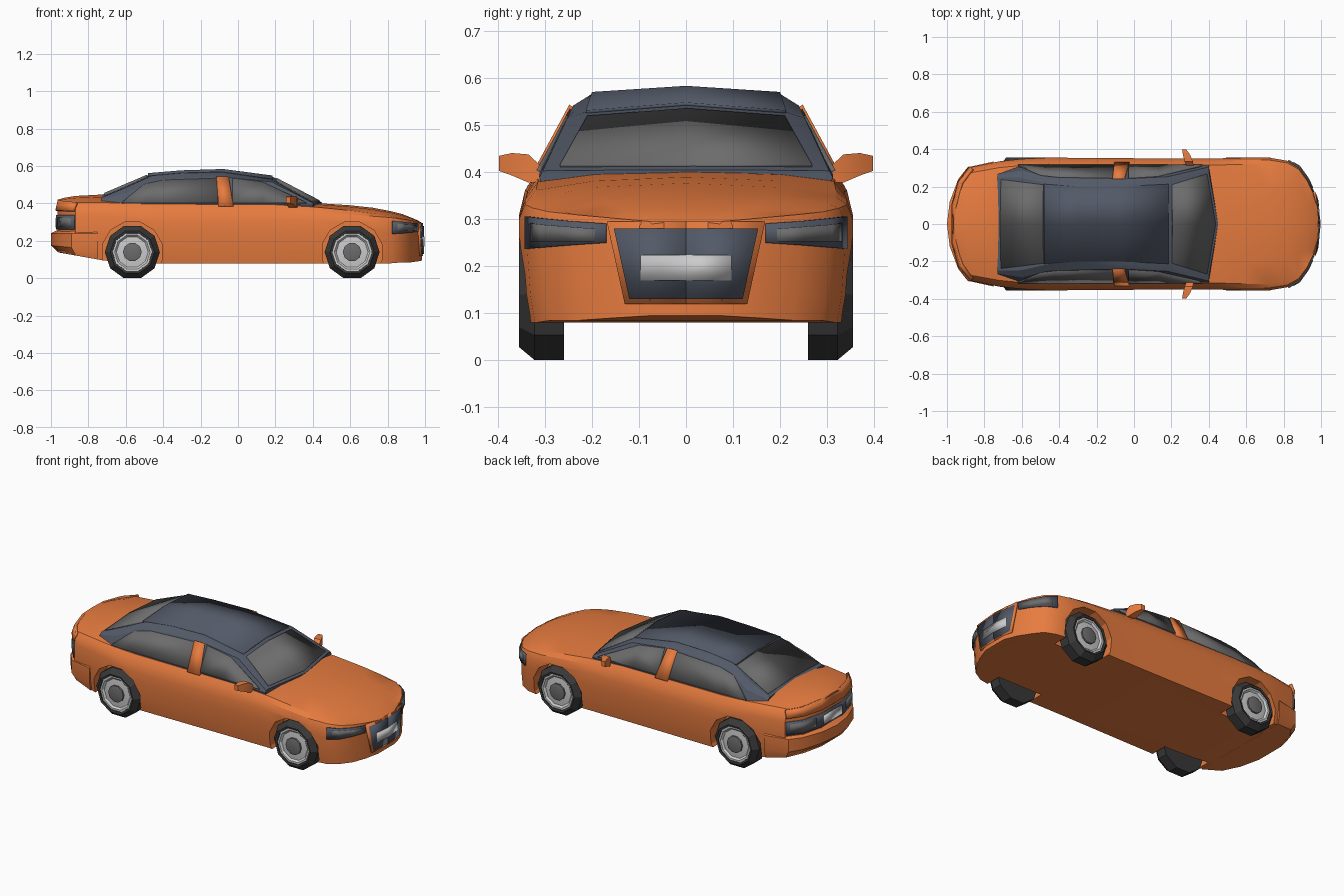
import bpy, bmesh, math

if "Cube" in bpy.data.objects:
    bpy.data.objects.remove(bpy.data.objects["Cube"])


def material(name, rgb):
    m = bpy.data.materials.new(name)
    m.diffuse_color = (*rgb, 1)
    m.use_nodes = True
    m.node_tree.nodes["Principled BSDF"].inputs["Base Color"].default_value = m.diffuse_color
    return m


PAINT = material("orange_paint", (0.8, 0.2, 0.05))
SLATE = material("slate_trim", (0.085, 0.1, 0.135))
GLASS = material("grey_glass", (0.15, 0.15, 0.15))
RUBBER = material("dark_rubber", (0.04, 0.04, 0.04))


def make(name, verts, faces, mat=None, mirror=False, thick=0):
    me = bpy.data.meshes.new(name)
    me.from_pydata(verts, [], faces)
    bm = bmesh.new()
    bm.from_mesh(me)
    bmesh.ops.recalc_face_normals(bm, faces=bm.faces)
    bm.to_mesh(me)
    bm.free()
    ob = bpy.data.objects.new(name, me)
    bpy.context.collection.objects.link(ob)
    if mat:
        me.materials.append(mat)
    if thick:
        s = ob.modifiers.new("thickness", 'SOLIDIFY')
        s.thickness, s.offset = thick, 0
    if mirror:
        ob.modifiers.new("mirror", 'MIRROR').use_axis = (False, True, False)
    return ob


def loft(name, rings, mat=None, mirror=False):
    """Skin closed rings of equal length and cap both ends."""
    n, k = len(rings[0]), len(rings)
    faces = [(i * n + j, i * n + (j + 1) % n, (i + 1) * n + (j + 1) % n, (i + 1) * n + j)
             for i in range(k - 1) for j in range(n)]
    faces += [tuple(range(n)), tuple(range((k - 1) * n, k * n))]
    return make(name, [p for r in rings for p in r], faces, mat, mirror)


def sym(half):
    """Close a half ring across the centre plane."""
    return half + [(x, -y, z) for x, y, z in reversed(half) if y > 1e-6]


def panel(name, low, high, mat=None, thick=0.01):
    """Thin mirrored strip between a lower and an upper rail."""
    n = len(low)
    faces = [(i, i + 1, n + i + 1, n + i) for i in range(n - 1)]
    return make(name, low + high, faces, mat, True, thick)


def lathe(name, profile, cx, cz, sides, mat=None):
    """Revolve (radius, y) points about an axle along y."""
    rings = [[(cx + r * math.cos(a), y, cz + r * math.sin(a))
              for a in [2 * math.pi * (i + 0.5) / sides - math.pi / 2 for i in range(sides)]]
             for r, y in profile]
    return loft(name, rings, mat, True)


# Body shell: x, half width, bottom, shoulder, deck edge, deck centre
stations = [
    (-.965, .10, .14, .34, .405, .42), (-.93, .225, .135, .34, .405, .43),
    (-.87, .305, .125, .34, .405, .44), (-.72, .335, .095, .34, .405, .448),
    (-.60, .348, .085, .33, .40, .42), (-.46, .355, .08, .31, .397, .40),
    (.2, .35, .08, .31, .393, .40), (.42, .35, .08, .31, .38, .402),
    (.60, .355, .08, .305, .362, .39), (.72, .355, .08, .30, .347, .377),
    (.82, .338, .08, .30, .332, .358), (.88, .303, .085, .298, .318, .343),
    (.925, .24, .085, .295, .308, .325), (.96, .165, .09, .29, .30, .31),
    (.985, .08, .095, .285, .29, .295)]
body = loft("body_shell", [sym([
    (x, 0, b), (x, .95 * w, b), (x, .98 * w, b + .06), (x, w, .24), (x, w, s),
    (x, .965 * w, (s + e) / 2 + .008), (x, .9 * w, e),
    (x, .55 * w, e + .7 * (c - e)), (x, 0, c)]) for x, w, b, s, e, c in stations], PAINT)

# Wheel arches cut from the body, and the wheels
for label, cx in (("rear", -.565), ("front", .61)):
    arch = lathe(label + "_arch_cutter", [(.165, .235), (.165, .45)], cx, .14, 12)
    arch.hide_render = True
    arch.display_type = 'WIRE'
    cut = body.modifiers.new(label + "_arch", 'BOOLEAN')
    cut.object, cut.operation, cut.solver = arch, 'DIFFERENCE', 'EXACT'
    lathe(label + "_tyres", [(.147, .26), (.147, .322), (.118, .355), (.106, .352), (.104, .32)],
          cx, .14, 10, RUBBER)
    lathe(label + "_rims", [(.106, .31), (.106, .346), (.095, .346), (.085, .336), (.05, .34)],
          cx, .14, 10)
    lathe(label + "_hubs", [(.05, .32), (.05, .35), (.04, .353)], cx, .14, 10, GLASS)

# Rear bumper: plan outline stacked in height
plan = [(-1.0, 0), (-.985, .12), (-.94, .24), (-.89, .303), (-.75, .334)]
loft("rear_bumper", [sym([(-.75 + (x + .75) * s, y * t, z + (x + 1) * d) for x, y in plan] + [(-.75, 0, z + .25 * d)])
                     for z, s, t, d in ((.138, .84, .96, -.15), (.175, 1, 1, -.1),
                                        (.24, 1, 1, 0), (.255, .88, .97, 0))], PAINT)

# Cabin: belt base, belt, side edge, roof edge, roof centre
cabin = [
    (-.73, (.26, .36), (.27, .40), (.265, .42), (.25, .43), .445),
    (-.60, (.30, .36), (.312, .40), (.285, .455), (.247, .485), .50),
    (-.46, (.31, .36), (.315, .40), (.25, .52), (.215, .548), .56),
    (-.30, (.31, .36), (.315, .40), (.243, .535), (.20, .562), .573),
    (-.08, (.31, .36), (.315, .40), (.24, .542), (.20, .567), .58),
    (.18, (.31, .36), (.315, .40), (.253, .515), (.215, .528), .545)]
rings = [sym([(x, 0, .36)] + [(x, y, z) for y, z in p] + [(x, 0, c)]) for x, *p, c in cabin]
rings.append(sym([(.45, 0, .36), (.40, .305, .36), (.40, .312, .39), (.40, .305, .403),
                  (.40, .28, .404), (.45, 0, .405)]))
loft("cabin", rings, SLATE)

# Roof panel, standing slightly proud of the screens
roof = [(-.48, .213, .545, .558), (-.30, .2, .562, .573), (-.08, .2, .567, .58), (.185, .213, .528, .545)]
panel("roof_panel", [(x, 0, c) for x, y, e, c in roof], [(x, y, e) for x, y, e, c in roof], SLATE, .008)

# Windscreen and rear window
panel("windscreen", [(.435, 0, .413), (.389, .268, .413)],
      [(.205, 0, .533), (.203, .21, .517)], GLASS, .008)
panel("rear_window", [(-.715, 0, .452), (-.71, .238, .44)],
      [(-.485, 0, .55), (-.485, .21, .538)], GLASS, .008)


# Side windows and centre pillar lie on the sloping cabin side
def side(pts, lift=0.0):
    return [(x, .315 - (z - .4) * .54 + lift, z) for x, z in pts]


panel("rear_side_window", side([(-.62, .403), (-.5, .402), (-.4, .402), (-.11, .402)]),
      side([(-.61, .413), (-.5, .502), (-.4, .523), (-.11, .533)]), GLASS)
panel("front_side_window", side([(-.03, .402), (.13, .402), (.365, .402)]),
      side([(-.03, .533), (.13, .513), (.345, .413)]), GLASS)
panel("centre_pillar", side([(-.105, .385), (-.025, .385)], .002),
      side([(-.115, .54), (-.05, .54)], .002), PAINT, .016)

# Door mirrors
loft("door_mirrors", [[(a, y, c), (b, y, c), (b, y, d), (a, y, d)] for y, a, b, c, d in
                      ((.30, .285, .32, .38, .405), (.335, .27, .315, .378, .438),
                       (.37, .262, .30, .393, .441), (.398, .257, .28, .403, .435))], PAINT, True)


# Front details: grille, surround, plate and headlamps
def wall(pts, z):
    return [(x, y, z) for x, y in pts]


panel("grille_surround", [(.984, 0, .12), (.976, .13, .12)],
      [(.984, 0, .295), (.966, .168, .295)], PAINT, .012)
panel("grille", [(.989, 0, .13), (.981, .12, .13)],
      [(.989, 0, .28), (.972, .153, .28)], SLATE, .012)
panel("front_plate", wall([(.993, 0), (.984, .096)], .17), wall([(.993, 0), (.984, .096)], .224))
lamp = [(.96, .17), (.925, .243), (.88, .305), (.825, .339)]
panel("headlamp_frames", [(x, y, z) for (x, y), z in zip(lamp, (.25, .245, .24, .237))],
      [(x, y, z) for (x, y), z in zip(lamp, (.291, .296, .302, .306))], SLATE)
lens = [(.952, .192), (.928, .243), (.883, .306), (.85, .326)]
panel("headlamp_lenses", wall(lens, .253), [(x, y, z) for (x, y), z in zip(lens, (.28, .284, .289, .292))],
      GLASS, .014)

# Rear details: lamp band, lenses, plate and boot lip
tail = [(-.967, 0), (-.967, .10), (-.933, .226), (-.875, .303)]
panel("tail_lamp_band", wall(tail, .26), wall(tail, .338), SLATE)
tail_lens = [(-.957, .14), (-.935, .226), (-.89, .288)]
panel("tail_lamp_lenses", wall(tail_lens, .275), wall(tail_lens, .325), GLASS, .014)
panel("rear_plate", wall([(-.972, 0), (-.972, .085)], .27), wall([(-.972, 0), (-.972, .085)], .322))
panel("boot_lip", [(x - .002, y, .36) for x, y in tail],
      [(x + .012, y * .97, z) for (x, y), z in zip(tail, (.42, .417, .41, .405))], PAINT, .016)

# Smooth the gentle curves, keep creases sharp
for ob in bpy.data.objects:
    ob.select_set(not ob.hide_render)
bpy.context.view_layer.objects.active = body
bpy.ops.object.shade_smooth_by_angle(angle=math.radians(25))
